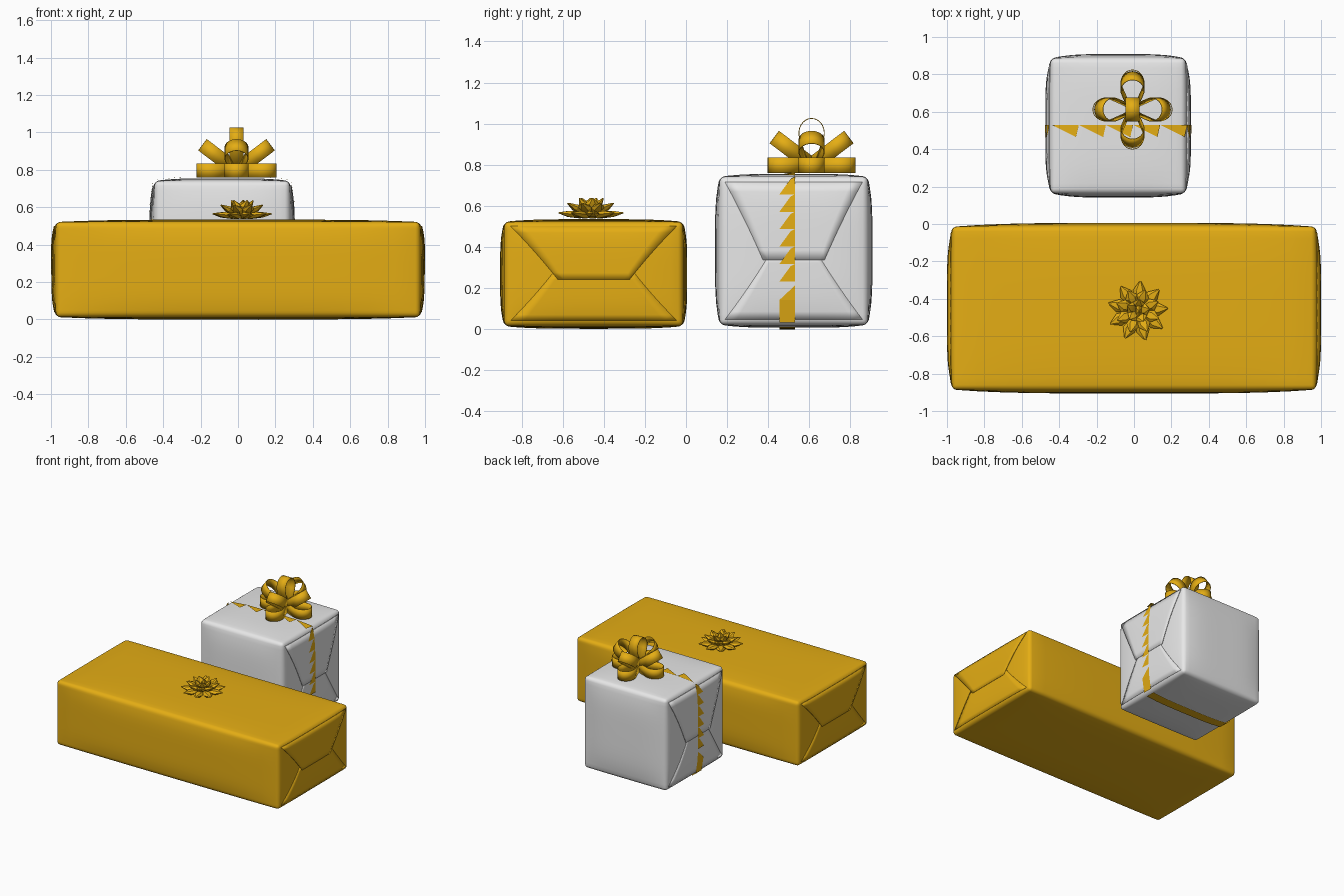
import bpy, bmesh, math
from mathutils import Vector, Matrix

if "Cube" in bpy.data.objects:
    bpy.data.objects.remove(bpy.data.objects["Cube"])


def material(name, rgb):
    m = bpy.data.materials.new(name)
    m.diffuse_color = (*rgb, 1)
    m.use_nodes = True
    m.node_tree.nodes["Principled BSDF"].inputs["Base Color"].default_value = m.diffuse_color
    return m


GOLD = material("gold paper", (0.78, 0.42, 0.007))
WHITE = material("white paper", (0.8, 0.8, 0.8))


def finish(name, bm, mat, angle=35, thick=0, fix=True):
    if fix:
        bmesh.ops.recalc_face_normals(bm, faces=bm.faces[:])
    me = bpy.data.meshes.new(name)
    bm.to_mesh(me)
    bm.free()
    me.materials.append(mat)
    me.shade_smooth()
    me.set_sharp_from_angle(angle=math.radians(angle))
    ob = bpy.data.objects.new(name, me)
    bpy.context.collection.objects.link(ob)
    if thick:
        s = ob.modifiers.new("thickness", "SOLIDIFY")
        s.thickness = thick
        s.offset = 0
    return ob


class Parcel:
    """Box with soft edges and slightly bulging sides."""

    def __init__(self, c, h, b):
        self.c, self.h, self.b = Vector(c), Vector(h), Vector(b)

    def swell(self, axis, p):
        k = self.b[axis]
        for j in range(3):
            if j != axis:
                k *= 1 - min(1, abs(p[j] / self.h[j])) ** 4
        return k

    def on(self, axis, sign, p, off):
        """Put world point p on one side of the parcel."""
        q = Vector(p) - self.c
        q[axis] = sign * (self.h[axis] + self.swell(axis, q) + off)
        return q + self.c

    def build(self, name, mat):
        bm = bmesh.new()
        bmesh.ops.create_cube(bm, size=2)
        bmesh.ops.subdivide_edges(bm, edges=bm.edges[:], cuts=13, use_grid_fill=True)
        for v in bm.verts:
            v.co = Vector(v.co[i] * self.h[i] for i in range(3))
        sharp = [e for e in bm.edges if e.calc_face_angle(0) > 1]
        bmesh.ops.bevel(bm, geom=sharp, offset=0.024, segments=4,
                        profile=0.5, affect='EDGES')
        for v in bm.verts:
            p = v.co.copy()
            for i in range(3):
                v.co[i] += p[i] / self.h[i] * self.swell(i, p)
            v.co += self.c
        finish(name, bm, mat, 60)

    def flap(self, name, mat, sign, z0, z1, wide, narrow, off):
        """Folded paper flap on an x end, from z0 (wide) to z1 (narrow)."""
        bm = bmesh.new()
        rows, cols = 8, 12
        grid = []
        for r in range(rows + 1):
            t = r / rows
            half = wide + (narrow - wide) * (t + 0.12 * t * (1 - t))
            grid.append([bm.verts.new(self.on(0, sign, (
                0, self.c.y + half * (2 * k / cols - 1), z0 + (z1 - z0) * t), off))
                for k in range(cols + 1)])
        for r in range(rows):
            for k in range(cols):
                bm.faces.new((grid[r][k], grid[r][k + 1],
                              grid[r + 1][k + 1], grid[r + 1][k]))
        finish(name, bm, mat, 40, 0.005)


# Wrapped parcels
long_box = Parcel((0, -0.45, 0.267), (0.972, 0.435, 0.254), (0.023, 0.021, 0.013))
cube_box = Parcel((-0.085, 0.525, 0.38), (0.36, 0.36, 0.36), (0.024, 0.024, 0.015))
long_box.build("long_parcel", GOLD)
cube_box.build("cube_parcel", WHITE)

# Paper flaps on both ends of each parcel
for side, s in (("right", 1), ("left", -1)):
    long_box.flap(f"long_lower_flap_{side}", GOLD, s, 0.04, 0.27, 0.405, 0.20, 0.0)
    long_box.flap(f"long_upper_flap_{side}", GOLD, s, 0.50, 0.24, 0.405, 0.175, 0.003)
    cube_box.flap(f"cube_lower_flap_{side}", WHITE, s, 0.045, 0.36, 0.335, 0.12, 0.0)
    cube_box.flap(f"cube_upper_flap_{side}", WHITE, s, 0.715, 0.335, 0.335, 0.15, 0.003)

# Ribbon around the cube: whole underneath, jagged on the ends and top
bm = bmesh.new()
Y0, Y1 = 0.455, 0.53


def patch(axis, sign, pts):
    bm.faces.new([bm.verts.new(cube_box.on(axis, sign, p, 0.008)) for p in pts])


n = 8
xs = [-0.43 + 0.69 * i / n for i in range(n + 1)]
for a, b in zip(xs, xs[1:]):
    patch(2, -1, [(a, Y0, 0), (b, Y0, 0), (b, Y1, 0), (a, Y1, 0)])
for s in (1, -1):
    patch(0, s, [(0, Y0, 0.03), (0, Y1, 0.03), (0, Y1, 0.14), (0, Y0, 0.14)])
    patch(0, s, [(0, Y0, 0.14), (0, Y1, 0.14), (0, Y1, 0.21)])
    for i in range(6):
        z = 0.23 + i * 0.085
        patch(0, s, [(0, Y0, z), (0, Y1, z), (0, Y1, z + 0.085), (0, Y1 - 0.02, z + 0.075)])
for i in range(5):
    x = -0.44 + i * 0.145
    patch(2, 1, [(x, Y1, 0), (x + 0.145, Y1, 0), (x + 0.13, Y0 + 0.01, 0)])
finish("cube_ribbon", bm, GOLD, fix=False)


# Loop bow on the cube
def ribbon_loop(bm, m, length, radius=0.062, width=0.076):
    pts = [(0, -0.012)]
    for i in range(17):
        a = math.radians(-115 + 230 * i / 16)
        pts.append((length - radius * 1.15 + radius * 1.15 * math.cos(a),
                    radius * math.sin(a)))
    pts.append((0, 0.012))
    rows = [[bm.verts.new(m @ Vector((x, y, k * width / 2))) for k in (-1, 1)]
            for x, y in pts]
    for p, q in zip(rows, rows[1:]):
        bm.faces.new((p[0], q[0], q[1], p[1]))


bm = bmesh.new()
middle = Matrix.Translation((-0.008, 0.612, 0.797))
for k in range(4):
    turn = middle @ Matrix.Rotation(k * math.pi / 2, 4, 'Z')
    ribbon_loop(bm, turn, 0.212)
    ribbon_loop(bm, turn @ Matrix.Rotation(math.radians(-37), 4, 'Y'), 0.226)
ribbon_loop(bm, middle @ Matrix.Rotation(-math.pi / 2, 4, 'Y'), 0.228)
finish("loop_bow", bm, GOLD, 40, 0.004, fix=False)


# Star bow on the long parcel: tiers of pointed folded petals
def petal(bm, m, length):
    rings = []
    for t, w, h in ((0, 0.008, 0.006), (0.35, 0.022, 0.018),
                    (0.68, 0.035, 0.017), (1, 0.004, 0.003)):
        rings.append([bm.verts.new(m @ Vector((length * t, w * math.cos(a), h * math.sin(a))))
                      for a in (i * math.pi / 3 for i in range(6))])
    for p, q in zip(rings, rings[1:]):
        for i in range(6):
            j = (i + 1) % 6
            bm.faces.new((p[i], p[j], q[j], q[i]))
    bm.faces.new(rings[0])
    bm.faces.new(rings[-1])


bm = bmesh.new()
base = Matrix.Translation((0.02, -0.465, 0.548))
for count, lift, length, start in ((9, 6, 0.162, 5), (8, 28, 0.135, 25), (5, 55, 0.108, 10),
                                   (1, 85, 0.09, 0)):
    for k in range(count):
        m = (base @ Matrix.Rotation(math.radians(start + 360 * k / count), 4, 'Z')
             @ Matrix.Rotation(math.radians(-lift), 4, 'Y'))
        petal(bm, m, length)
finish("star_bow", bm, GOLD, 30)
